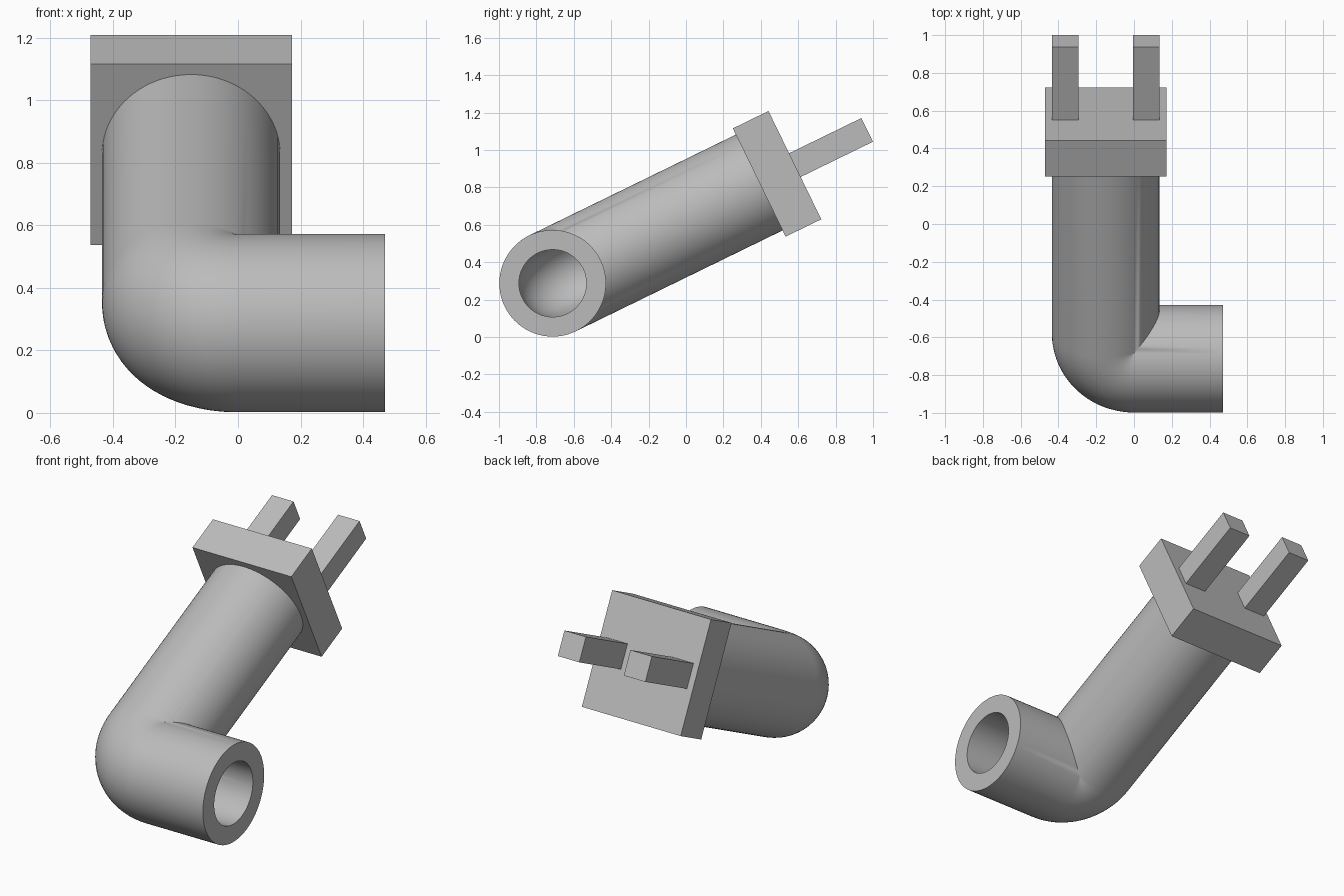
import bpy
import bmesh
from math import radians, sin, cos, tau

if "Cube" in bpy.data.objects:
    bpy.data.objects.remove(bpy.data.objects["Cube"], do_unlink=True)

TILT = radians(26)
ORIGIN = (0, -0.713, 0.287)   # centre of the horizontal pipe
BEND = 0.15                   # centreline radius of the elbow
PIPE_END = 0.47
SIDES, STEPS = 80, 20

grey = bpy.data.materials.new("plain grey")
grey.use_nodes = True
grey.diffuse_color = (0.5, 0.5, 0.5, 1)
grey.node_tree.nodes["Principled BSDF"].inputs["Base Color"].default_value = (0.5, 0.5, 0.5, 1)


def finish(name, bm):
    """Turn a bmesh into a tilted object; local y runs along the arm."""
    bmesh.ops.remove_doubles(bm, verts=bm.verts, dist=1e-5)
    bmesh.ops.recalc_face_normals(bm, faces=bm.faces)
    mesh = bpy.data.meshes.new(name)
    bm.to_mesh(mesh)
    bm.free()
    mesh.materials.append(grey)
    obj = bpy.data.objects.new(name, mesh)
    bpy.context.collection.objects.link(obj)
    obj.location = ORIGIN
    obj.rotation_euler.x = TILT
    return obj


def box(name, x, y, size):
    bm = bmesh.new()
    bmesh.ops.create_cube(bm, size=1)
    bmesh.ops.scale(bm, vec=size, verts=bm.verts)
    bmesh.ops.translate(bm, vec=(x, y, 0), verts=bm.verts)
    return finish(name, bm)


def wall(radius, arm_end):
    """Rings of an elbow pipe; the inside of the bend is mitred to a crease."""
    section = [(BEND + radius * cos(i * tau / SIDES), radius * sin(i * tau / SIDES))
               for i in range(SIDES)]
    rings = [[(PIPE_END, BEND - u, h) for u, h in section]]
    for k in range(STEPS + 1):
        t = radians(90) * k / STEPS
        rings.append([(-u * sin(t), BEND - u * cos(t), h) if u > 0
                      else (-u, BEND - u, h) for u, h in section])
    rings.append([(-u, arm_end, h) for u, h in section])
    return rings


# Hollow elbow pipe: outer wall, then back along the bore
bm = bmesh.new()
rings = wall(0.285, 1.26) + wall(0.18, 1.26)[::-1]
loops = [[bm.verts.new(p) for p in ring] for ring in rings]
for a, b in zip(loops, loops[1:] + loops[:1]):
    for i in range(SIDES):
        j = (i + 1) % SIDES
        bm.faces.new((a[i], a[j], b[j], b[i]))
bmesh.ops.dissolve_degenerate(bm, dist=1e-5, edges=bm.edges)
pipe = finish("elbow_pipe", bm)
bpy.ops.object.select_all(action="DESELECT")
pipe.select_set(True)
bpy.context.view_layer.objects.active = pipe
bpy.ops.object.shade_smooth_by_angle(angle=radians(30))

# Square end plate and its two prongs
box("end_plate", -BEND, 1.335, (0.644, 0.212, 0.644))
for side, x in (("right", -0.365), ("left", 0.065)):
    box(side + "_prong", x, 1.636, (0.14, 0.47, 0.141))
